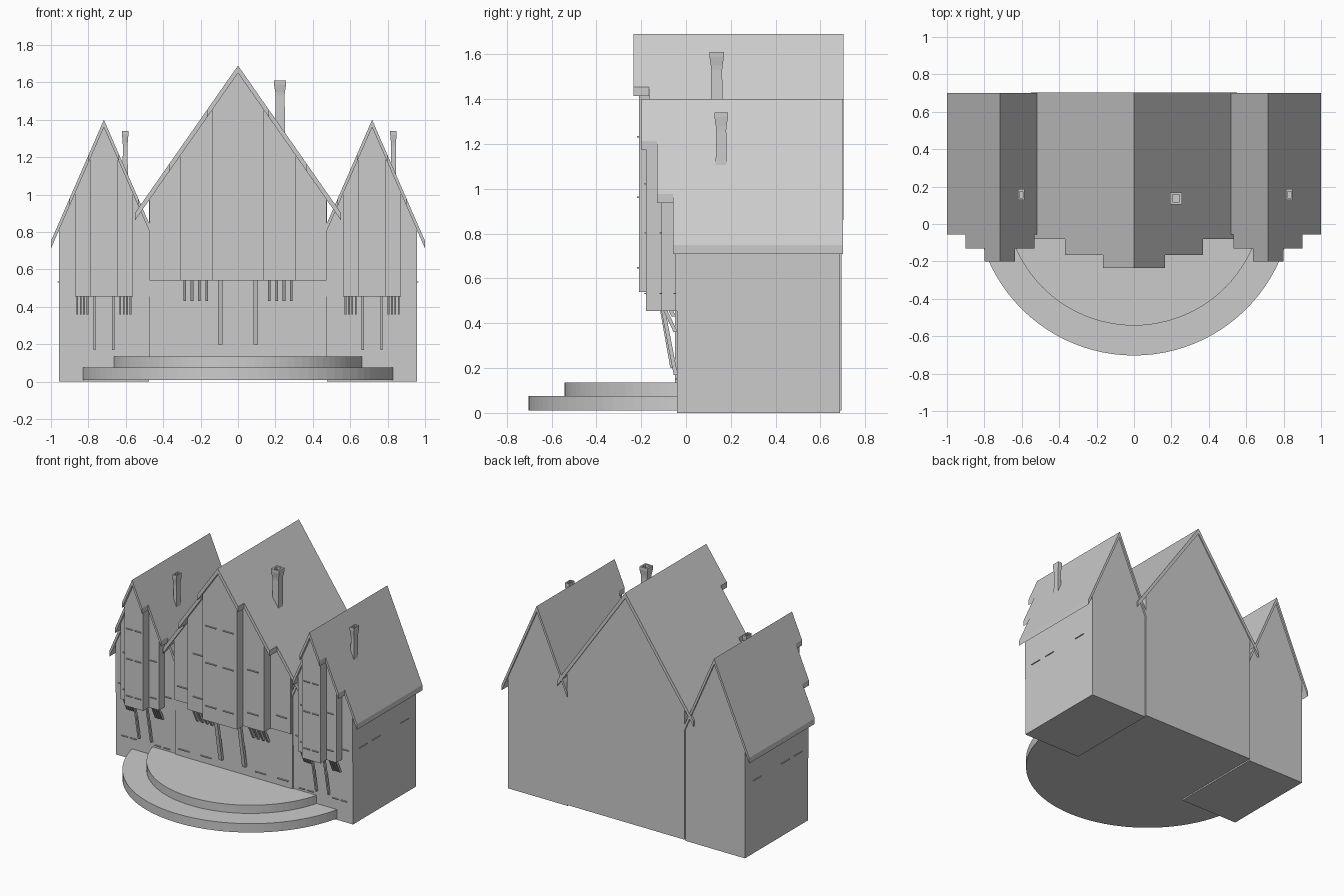
import bpy, bmesh, math
from mathutils import Vector

if "Cube" in bpy.data.objects:
    bpy.data.objects.remove(bpy.data.objects["Cube"], do_unlink=True)

stone = bpy.data.materials.new("light_grey")
stone.use_nodes = True
GREY = (0.6, 0.6, 0.6, 1)
stone.diffuse_color = GREY
stone.node_tree.nodes["Principled BSDF"].inputs["Base Color"].default_value = GREY


def finish(name, bm):
    bmesh.ops.recalc_face_normals(bm, faces=bm.faces)
    mesh = bpy.data.meshes.new(name)
    bm.to_mesh(mesh)
    bm.free()
    mesh.materials.append(stone)
    obj = bpy.data.objects.new(name, mesh)
    bpy.context.collection.objects.link(obj)
    return obj


def extrude(name, points, offset):
    """Closed polygon pushed along an offset."""
    bm = bmesh.new()
    a = [bm.verts.new(p) for p in points]
    b = [bm.verts.new(Vector(p) + Vector(offset)) for p in points]
    bm.faces.new(a)
    bm.faces.new(b[::-1])
    for i in range(len(a)):
        j = (i + 1) % len(a)
        bm.faces.new((a[i], b[i], b[j], a[j]))
    return finish(name, bm)


def box(name, x, y, z, w, d, h):
    pts = [(x + sx * w / 2, y + sy * d / 2, z) for sx, sy in ((-1, -1), (1, -1), (1, 1), (-1, 1))]
    return extrude(name, pts, (0, 0, h))


def brace(name, x, w, top, foot, d):
    """Slanted timber from the bay down to the wall; top and foot are (y, z)."""
    (ty, tz), (fy, fz) = top, foot
    pts = [(x - w / 2, ty, tz), (x - w / 2, ty + d, tz), (x - w / 2, fy + d, fz), (x - w / 2, fy, fz)]
    extrude(name, pts, (w, 0, 0))


def gable(name, cx, w, base, apex, slope, front, back):
    """House-shaped block whose top follows the underside of the roof."""
    eave = apex - slope * w
    pts = [(cx - w, front, base), (cx + w, front, base), (cx + w, front, eave),
           (cx, front, apex), (cx - w, front, eave)]
    extrude(name, pts, (0, back - front, 0))


def roof_half(name, cx, side, apex, slope, steps, back, thick):
    """Sloping slab with a front edge stepped back towards the eave."""
    outline, inner = [(0, back)], 0
    for reach, y in steps:
        outline += [(inner, y), (reach, y)]
        inner = reach
    outline.append((inner, back))
    pts = [(cx + side * dx, y, apex - slope * dx) for dx, y in outline]
    extrude(name, pts, (0, 0, -thick))


def chimney(name, x, y, w, d, bottom, top):
    """Stack with a flared cap and a sunken flue."""
    bm = bmesh.new()
    rings = []
    for z, s in ((bottom, 0.85), (top - 0.08, 0.75), (top - 0.06, 0.8), (top - 0.02, 1), (top, 1),
                 (top, 0.6), (top - 0.02, 0.6)):
        rings.append([bm.verts.new((x + sx * w * s / 2, y + sy * d * s / 2, z))
                      for sx, sy in ((-1, -1), (1, -1), (1, 1), (-1, 1))])
    for a, b in zip(rings, rings[1:]):
        for i in range(4):
            j = (i + 1) % 4
            bm.faces.new((a[i], a[j], b[j], b[i]))
    bm.faces.new(rings[0][::-1])
    bm.faces.new(rings[-1])
    finish(name, bm)


def sills(name, xs, z, y, w=0.085):
    for x in xs:
        box(name, x, y, z, w, 0.016, 0.006)


# Round entrance terrace in two steps
for name, radius, z0, z1 in (("lower_step", 0.85, 0.01, 0.075), ("upper_step", 0.69, 0.075, 0.135)):
    ring = [(radius * math.cos(a), 0.147 + radius * math.sin(a), z0)
            for a in (math.pi + math.pi * i / 48 for i in range(49))]
    extrude(name, ring, (0, 0, z1 - z0))

# Central house with three stepped bays
C_SLOPE = 1.43
gable("central_house", 0, 0.475, 0.01, 1.65, C_SLOPE, -0.05, 0.695)
for name, w, y in (("outer", 0.472, -0.065), ("middle", 0.31, -0.14), ("inner", 0.14, -0.21)):
    gable("central_bay_" + name, 0, w, 0.54, 1.65, C_SLOPE, y, 0)
for side in (-1, 1):
    roof_half("central_roof", 0, side, 1.69, C_SLOPE,
              ((0.165, -0.235), (0.37, -0.165), (0.552, -0.08)), 0.703, 0.04)
    brace("central_post", side * 0.095, 0.026, (-0.13, 0.54), (-0.07, 0.2), 0.022)
    for i in range(4):
        brace("central_bracket", side * (0.168 + 0.039 * i), 0.014, (-0.12, 0.54), (-0.065, 0.43), 0.02)
chimney("central_chimney", 0.225, 0.137, 0.065, 0.065, 1.2, 1.61)

# Window sills of the central house
for z, half in ((0.18, (0.22, 0.4)), (0.645, (0.07, 0.22, 0.4)), (0.96, (0.07, 0.22)), (1.23, (0.07,))):
    for dx in half:
        y = -0.05 if z < 0.5 else -0.21 if dx < 0.14 else -0.14 if dx < 0.31 else -0.065
        sills("central_sill", (-dx, dx), z, y)

# Matching side houses
S_SLOPE = 2.29
for side, label in ((1, "left"), (-1, "right")):
    cx = side * 0.717
    gable(label + "_house", cx, 0.241, 0, 1.36, S_SLOPE, -0.04, 0.688)
    for name, w, y in (("outer", 0.24, -0.047), ("middle", 0.155, -0.11), ("inner", 0.075, -0.178)):
        gable(label + "_bay_" + name, cx, w, 0.455, 1.36, S_SLOPE, y, 0)
    for away in (-1, 1):
        reach = 0.284 if away == side else 0.245
        roof_half(label + "_roof", cx, away, 1.40, S_SLOPE,
                  ((0.081, -0.2), (0.185, -0.13), (reach, -0.057)), 0.7, 0.04)
        brace(label + "_post", cx + away * 0.05, 0.012, (-0.11, 0.455), (-0.055, 0.17), 0.018)
        for i in range(4):
            brace(label + "_bracket", cx + away * (0.088 + 0.018 * i), 0.009,
                  (-0.1, 0.455), (-0.055, 0.36), 0.018)
    chimney(label + "_chimney", cx + 0.114, 0.157, 0.034, 0.06, 1.05, 1.34)
    # Window sills on the front and outer wall
    for z, offsets in ((0.15, (0.1, 0.17)), (0.53, (0.035, 0.11, 0.19)),
                       (0.8, (0.035, 0.11)), (1.02, (0.035,))):
        for dx in offsets:
            y = -0.04 if z < 0.4 else -0.178 if dx < 0.075 else -0.11 if dx < 0.155 else -0.047
            sills(label + "_sill", (cx - dx, cx + dx), z, y, 0.048)
    for y in (0.075, 0.225, 0.55):
        box(label + "_side_sill", side * 0.958, y, 0.53, 0.012, 0.09, 0.005)
